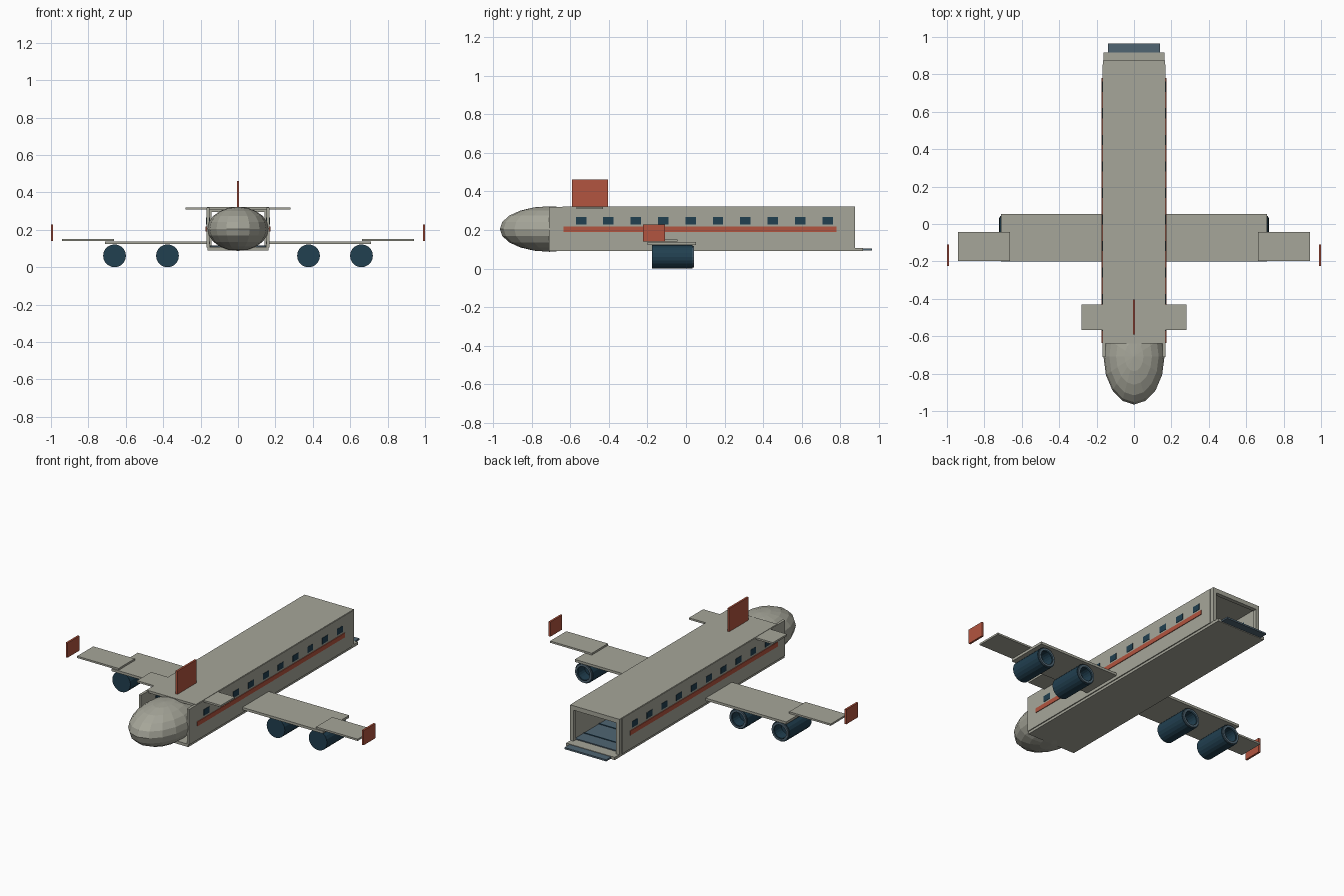
import bpy, bmesh
from math import pi, cos, sin

if "Cube" in bpy.data.objects:
    bpy.data.objects.remove(bpy.data.objects["Cube"])


def material(name, rgb):
    m = bpy.data.materials.new(name)
    m.diffuse_color = (*rgb, 1)
    m.use_nodes = True
    m.node_tree.nodes["Principled BSDF"].inputs["Base Color"].default_value = m.diffuse_color
    return m


HULL = material("warm_grey", (0.38, 0.38, 0.32))
RED = material("brick_red", (0.45, 0.09, 0.05))
NAVY = material("navy", (0.015, 0.05, 0.08))
SLATE = material("slate", (0.08, 0.13, 0.17))


def finish(name, bm, mat):
    bmesh.ops.recalc_face_normals(bm, faces=bm.faces)
    me = bpy.data.meshes.new(name)
    bm.to_mesh(me)
    bm.free()
    me.materials.append(mat)
    ob = bpy.data.objects.new(name, me)
    bpy.context.collection.objects.link(ob)
    return ob


def box(name, x, y, z, mat=HULL):
    """Box from (min, max) pairs."""
    bm = bmesh.new()
    bmesh.ops.create_cube(bm, size=1)
    for v in bm.verts:
        v.co = [lo + (c + 0.5) * (hi - lo) for c, (lo, hi) in zip(v.co, (x, y, z))]
    return finish(name, bm, mat)


def pair(name, x, y, z, mat=HULL):
    """Mirrored boxes on both sides."""
    box(name + "_right", x, y, z, mat)
    box(name + "_left", (-x[1], -x[0]), y, z, mat)


def lathe_y(name, profile, x, z, mat, sides=20):
    """Revolve (radius, y) points about an axis along y."""
    bm = bmesh.new()
    rings = [[bm.verts.new((x + r * cos(2 * pi * i / sides), y,
                            z + r * sin(2 * pi * i / sides)))
              for i in range(sides)] for r, y in profile]
    for a, b in zip(rings, rings[1:]):
        for i in range(sides):
            j = (i + 1) % sides
            bm.faces.new((a[i], a[j], b[j], b[i]))
    bm.faces.new(rings[0])
    bm.faces.new(rings[-1])
    ob = finish(name, bm, mat)
    return ob


# Hollow fuselage
box("fuselage_floor", (-0.163, 0.163), (-0.71, 0.917), (0.09, 0.107))
box("fuselage_roof", (-0.165, 0.165), (-0.64, 0.875), (0.308, 0.322))
pair("side_wall", (0.153, 0.169), (-0.71, 0.852), (0.105, 0.32))

# Rear door frame and ramp
pair("rear_post", (0.143, 0.165), (0.85, 0.875), (0.107, 0.31))
box("rear_lintel", (-0.145, 0.145), (0.85, 0.875), (0.295, 0.31))
box("rear_ramp", (-0.14, 0.14), (0.88, 0.965), (0.094, 0.104), SLATE)

# Cargo deck inside
box("cargo_deck", (-0.15, 0.15), (-0.45, 0.85), (0.106, 0.113), SLATE)
for i in range(9):
    y = -0.4 + i * 0.145
    box(f"deck_strip_{i}", (-0.15, 0.15), (y, y + 0.008), (0.112, 0.116), NAVY)

# Nose
bm = bmesh.new()
bmesh.ops.create_uvsphere(bm, u_segments=16, v_segments=10, radius=1)
for v in bm.verts:
    v.co = (v.co.x * 0.163, v.co.y * 0.257 - 0.708, v.co.z * 0.118 + 0.205)
finish("nose", bm, HULL)

# Windows and stripes
pair("side_stripe", (0.166, 0.173), (-0.635, 0.78), (0.19, 0.217), RED)
for i in range(10):
    y = -0.544 + i * 0.142
    pair(f"window_{i}", (0.15, 0.171), (y - 0.027, y + 0.027), (0.229, 0.266), NAVY)

# Wings, tips and winglets
pair("inner_wing", (0.15, 0.71), (-0.2, 0.053), (0.123, 0.138))
pair("outer_wing", (0.663, 0.942), (-0.198, -0.043), (0.14, 0.151))
pair("winglet", (0.988, 1.0), (-0.224, -0.11), (0.139, 0.228), RED)

# Tail
pair("tailplane", (0.16, 0.282), (-0.567, -0.431), (0.309, 0.32))
box("tail_fin", (-0.006, 0.006), (-0.59, -0.405), (0.315, 0.462), RED)

# Engines with open rear ends
R, ZC = 0.061, 0.061
for x in (-0.66, -0.377, 0.377, 0.66):
    side = f"{'left' if x < 0 else 'right'}_{'outer' if abs(x) > 0.5 else 'inner'}"
    lathe_y("engine_" + side,
            [(R, -0.176), (R, 0.034), (0.042, 0.034), (0.042, -0.03)], x, ZC, NAVY)
    rim = lathe_y("engine_rim_" + side,
                  [(0.042, 0.02), (0.056, 0.02), (0.056, 0.042), (0.042, 0.042)],
                  x, ZC, SLATE)
    # Remove rim end caps to leave a ring
    bm = bmesh.new()
    bm.from_mesh(rim.data)
    bmesh.ops.delete(bm, geom=[f for f in bm.faces if len(f.verts) > 4],
                     context='FACES_ONLY')
    bm.to_mesh(rim.data)
    bm.free()
